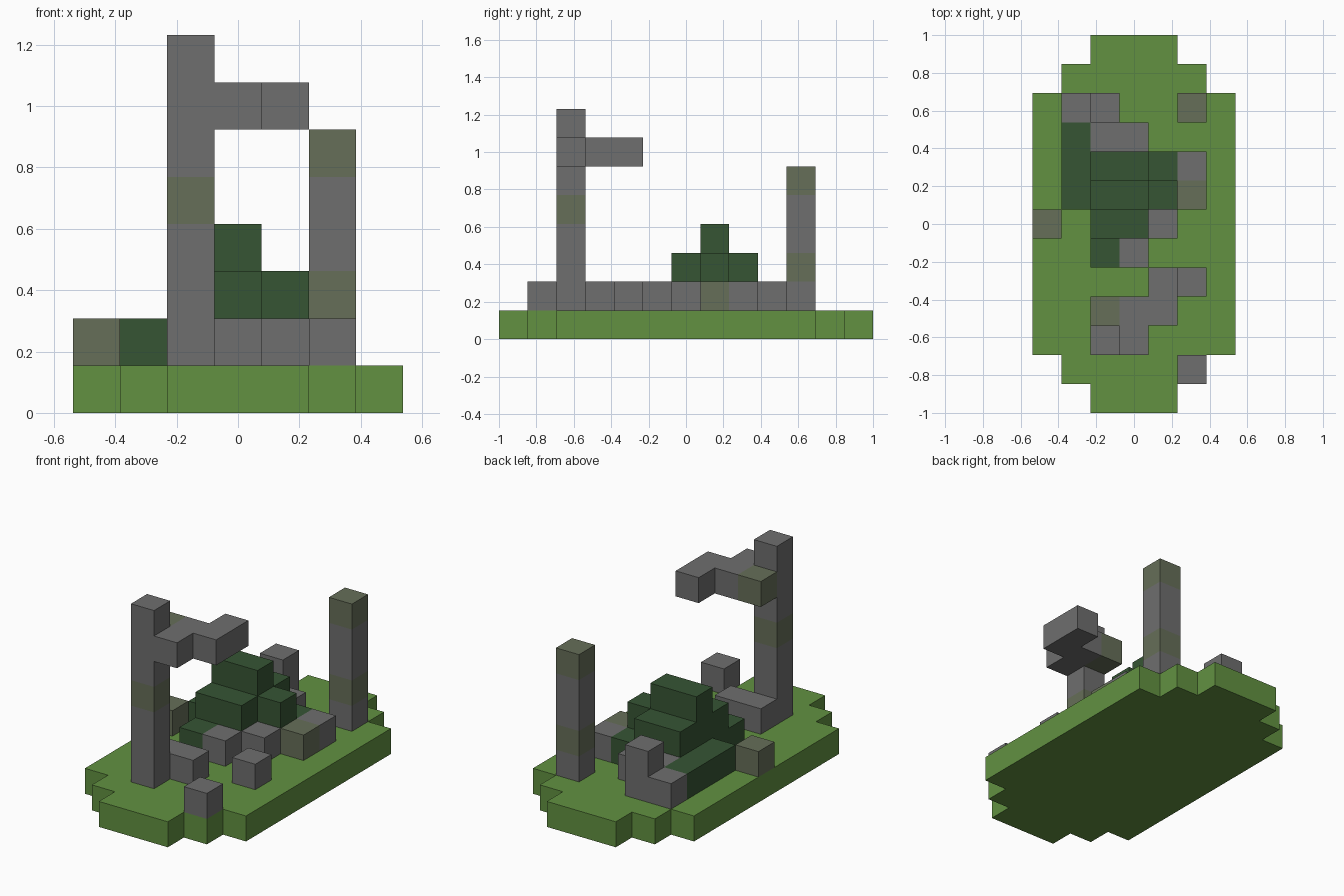
import bpy
import bmesh
from mathutils import Vector

cube = bpy.data.objects.get("Cube")
if cube:
    bpy.data.objects.remove(cube)

CELL = 2 / 13  # edge length of one block


def material(name, rgb):
    mat = bpy.data.materials.new(name)
    mat.use_nodes = True
    mat.diffuse_color = (*rgb, 1)
    mat.node_tree.nodes["Principled BSDF"].inputs["Base Color"].default_value = (*rgb, 1)
    return mat


grass = material("grass green", (0.122, 0.283, 0.053))
leaf = material("dark leaf green", (0.037, 0.091, 0.034))
stone = material("stone grey", (0.156, 0.156, 0.156))
moss = material("mossy stone", (0.133, 0.156, 0.098))


def box(x, y, z, nx=1, ny=1, nz=1):
    """Grid cells of a block run, counted from the front right bottom corner."""
    return {(x + a, y + b, z + c)
            for a in range(nx) for b in range(ny) for c in range(nz)}


# Each part: cells, main material
parts = {
    # stepped oval lawn
    "lawn": (box(2, 0, 0, 3, 13) | box(1, 1, 0, 5, 11) | box(0, 2, 0, 7, 9), grass),
    # pillars and the broken beam
    "tall_pillar": (box(2, 2, 1, nz=7), stone),
    "short_pillar": (box(5, 10, 1, nz=5), stone),
    "broken_beam": (box(3, 2, 6) | box(2, 3, 6, 3) | box(4, 4, 6), stone),
    # mound of foliage in three tiers
    "foliage_mound": (box(1, 7, 1, 4, 2) | box(2, 6, 1, 2) | box(2, 5, 1) | box(1, 9, 1)
                      | box(2, 6, 2, 2, 3) | box(4, 7, 2) | box(2, 7, 3, 2), leaf),
    # fallen stones
    "pillar_footing": (box(2, 3, 1, 2), stone),
    "front_stone": (box(5, 1, 1), stone),
    "left_stone": (box(5, 4, 1), stone),
    "right_stone": (box(0, 6, 1), stone),
    "mound_front_stones": (box(3, 5, 1) | box(4, 6, 1), stone),
    "mound_left_stones": (box(5, 7, 1, ny=2), stone),
    "mound_back_stones": (box(2, 9, 1, 2) | box(1, 10, 1, 2) | box(2, 10, 2), stone),
}

# stones overgrown with moss
mossy = {(2, 2, 4), (5, 10, 2), (5, 10, 5), (2, 3, 6), (0, 6, 1), (5, 7, 1)}
occupied = set().union(*(cells for cells, _ in parts.values()))


def build(name, cells, mat):
    """Skin the cells, leaving out faces between touching blocks."""
    bm = bmesh.new()
    for cell in sorted(cells):
        centre = Vector(cell) + Vector((-3, -6, 0.5))
        for axis in range(3):
            for sign in (-1, 1):
                normal = Vector((0, 0, 0))
                normal[axis] = sign
                if tuple(int(c + n) for c, n in zip(cell, normal)) in occupied:
                    continue
                u = Vector((0, 0, 0))
                u[(axis + 1) % 3] = 0.5
                v = normal.cross(u)
                mid = centre + normal / 2
                corners = (mid - u - v, mid + u - v, mid + u + v, mid - u + v)
                face = bm.faces.new([bm.verts.new(p * CELL) for p in corners])
                face.material_index = int(cell in mossy)
    bmesh.ops.remove_doubles(bm, verts=bm.verts, dist=CELL / 100)
    bmesh.ops.dissolve_limit(bm, angle_limit=0.01, verts=bm.verts, edges=bm.edges,
                             delimit={"MATERIAL"})
    mesh = bpy.data.meshes.new(name)
    bm.to_mesh(mesh)
    bm.free()
    mesh.materials.append(mat)
    if cells & mossy:
        mesh.materials.append(moss)
    bpy.context.collection.objects.link(bpy.data.objects.new(name, mesh))


for part_name, (part_cells, part_mat) in parts.items():
    build(part_name, part_cells, part_mat)
